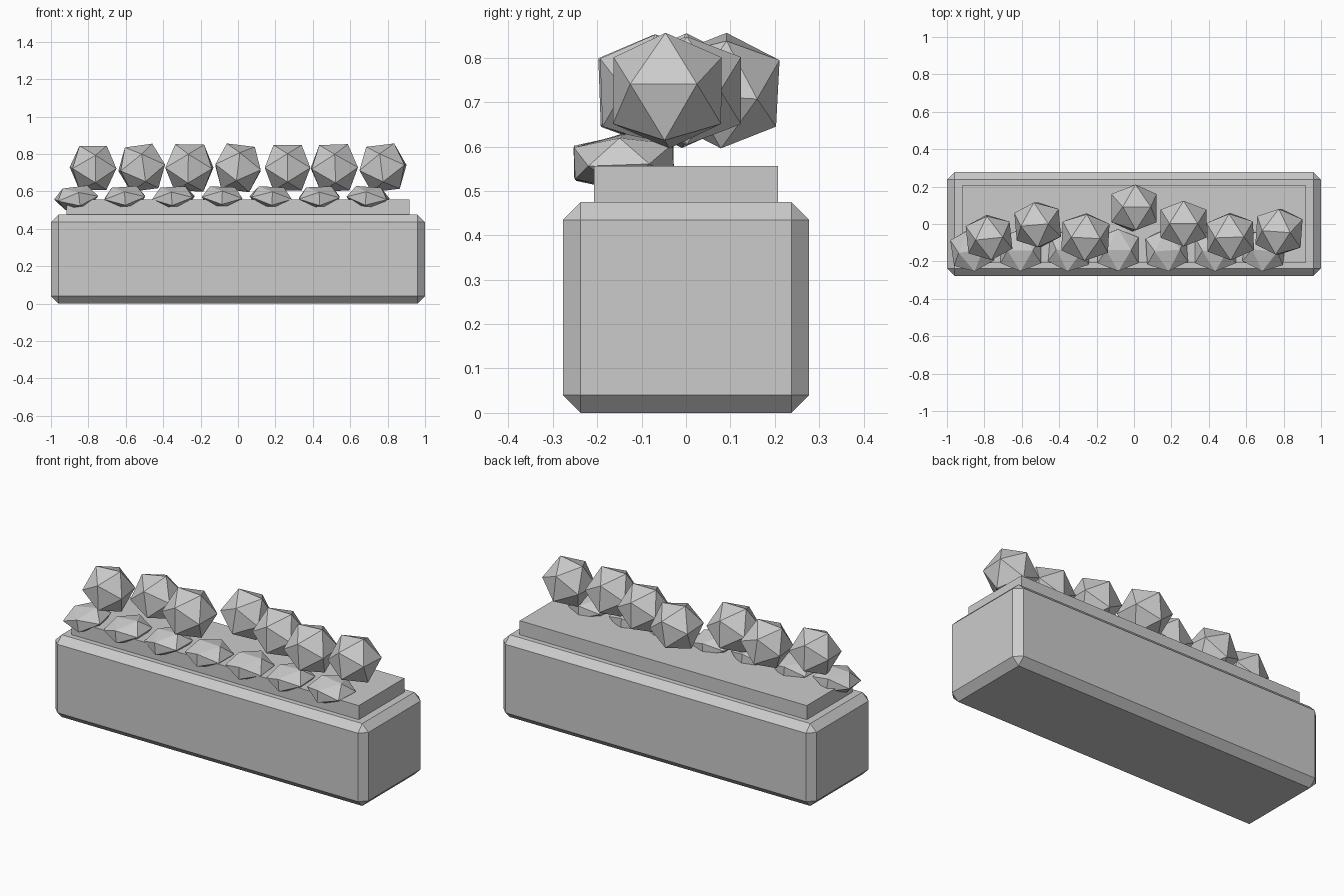
import bpy, bmesh
from math import radians
from mathutils import Euler

cube = bpy.data.objects.get("Cube")
if cube:
    bpy.data.objects.remove(cube, do_unlink=True)

# Single matt grey
grey = bpy.data.materials.new("light_grey")
grey.use_nodes = True
colour = (0.6, 0.6, 0.6, 1)
grey.diffuse_color = colour
grey.node_tree.nodes["Principled BSDF"].inputs["Base Color"].default_value = colour


def add_object(name, bm):
    bmesh.ops.recalc_face_normals(bm, faces=bm.faces)
    mesh = bpy.data.meshes.new(name)
    bm.to_mesh(mesh)
    bm.free()
    mesh.materials.append(grey)
    obj = bpy.data.objects.new(name, mesh)
    bpy.context.collection.objects.link(obj)
    return obj


def box(name, width, depth, bottom, top):
    bm = bmesh.new()
    bmesh.ops.create_cube(bm, size=1)
    bmesh.ops.scale(bm, vec=(width, depth, top - bottom), verts=bm.verts)
    obj = add_object(name, bm)
    obj.location.z = (bottom + top) / 2
    return obj


def icosahedron(name, location, half_size, tilt):
    """Icosahedron with a level edge on top; half_size is its half extent per axis."""
    bm = bmesh.new()
    short = 0.618
    for a in (-1, 1):
        for b in (-short, short):
            for co in ((a, b, 0), (0, a, b), (b, 0, a)):
                bm.verts.new(co)
    bmesh.ops.convex_hull(bm, input=bm.verts)
    bmesh.ops.scale(bm, vec=half_size, verts=bm.verts)
    obj = add_object(name, bm)
    obj.location = location
    obj.rotation_euler = Euler([radians(t) for t in tilt])
    return obj


# Chamfered trough and the raised soil block
trough = box("planter_trough", 2.0, 0.555, 0, 0.475)
bevel = trough.modifiers.new("chamfer", "BEVEL")
bevel.width = 0.04
bevel.segments = 1
box("soil", 1.834, 0.415, 0.42, 0.556)

# Flower heads: x, y, half size, tilt
flowers = [
    (-0.775, -0.072, 0.118, (3, 0, 6)),
    (-0.515, -0.004, 0.120, (0, -8, 5)),
    (-0.26, -0.070, 0.125, (2, 1, -3)),
    (0.0, 0.085, 0.122, (-3, 7, 0)),
    (0.265, 0.002, 0.122, (0, 0, 0)),
    (0.515, -0.067, 0.124, (2, -2, 2)),
    (0.775, -0.042, 0.122, (0, -7, -4)),
]
for i, (x, y, half, tilt) in enumerate(flowers, 1):
    icosahedron(f"flower_head_{i}", (x, y, 0.726), (half,) * 3, tilt)

# Flattened foliage along the front rim
leaf_tilts = [(4, -7, 8), (2, -4, 0), (3, -3, -5), (0, 2, 0), (2, 3, 4), (3, -2, 0), (2, 4, -6)]
for i, tilt in enumerate(leaf_tilts):
    icosahedron(f"leaf_clump_{i + 1}", (-0.865 + 0.26 * i, -0.14, 0.566),
                (0.109, 0.112, 0.058), tilt)
